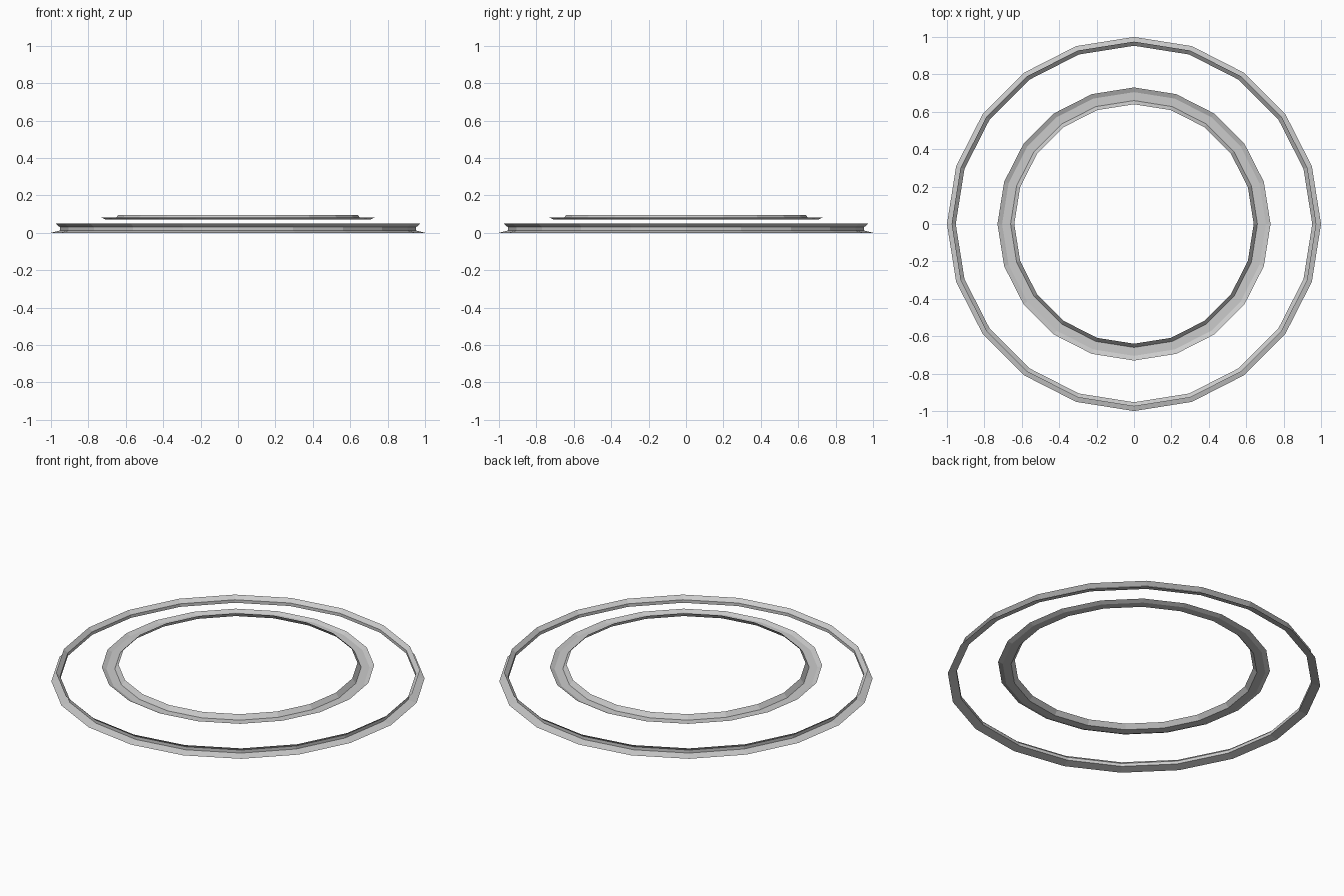
import bpy, bmesh
from math import cos, sin, tau

SIDES = 20

cube = bpy.data.objects.get("Cube")
if cube:
    bpy.data.objects.remove(cube, do_unlink=True)

# Single plain grey material
grey = bpy.data.materials.new("light grey")
grey.use_nodes = True
colour = (0.6, 0.6, 0.6, 1)
grey.diffuse_color = colour
grey.node_tree.nodes["Principled BSDF"].inputs["Base Color"].default_value = colour


def ring(name, profile):
    """Revolve an open (radius, height) profile into a faceted thin ring."""
    bm = bmesh.new()
    loops = [[bm.verts.new((r * cos(tau * i / SIDES), r * sin(tau * i / SIDES), z))
              for i in range(SIDES)] for r, z in profile]
    for a, b in zip(loops, loops[1:]):
        for i in range(SIDES):
            j = (i + 1) % SIDES
            bm.faces.new((a[i], a[j], b[j], b[i]))
    mesh = bpy.data.meshes.new(name)
    bm.to_mesh(mesh)
    bm.free()
    mesh.materials.append(grey)
    obj = bpy.data.objects.new(name, mesh)
    bpy.context.collection.objects.link(obj)
    return obj


# Outer ring: foot flange, waist, flared upper lip
ring("outer_ring", [(1.0, 0.0), (0.953, 0.012), (0.953, 0.03), (0.975, 0.05)])

# Inner ring: raised outer rim, flat channel, sloping inner collar
ring("inner_ring", [(0.73, 0.081), (0.705, 0.07), (0.66, 0.07), (0.64, 0.096)])
